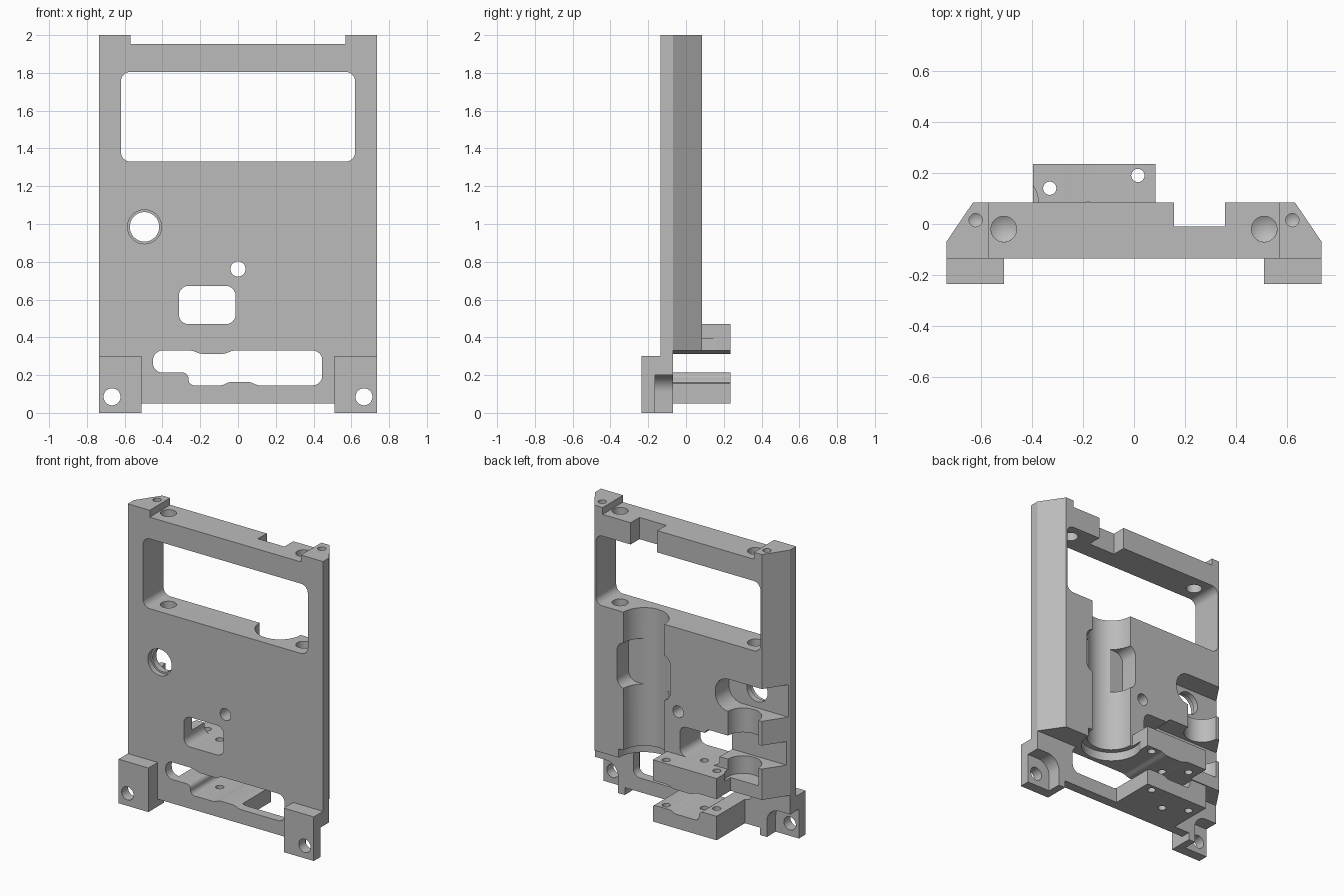
import bpy, bmesh, math
from mathutils import Vector

if "Cube" in bpy.data.objects:
    bpy.data.objects.remove(bpy.data.objects["Cube"], do_unlink=True)

grey = bpy.data.materials.new("plain grey")
grey.use_nodes = True
grey.diffuse_color = (0.5, 0.5, 0.5, 1)
grey.node_tree.nodes["Principled BSDF"].inputs["Base Color"].default_value = (0.5, 0.5, 0.5, 1)


def finish(name, bm):
    bmesh.ops.recalc_face_normals(bm, faces=bm.faces)
    mesh = bpy.data.meshes.new(name)
    bm.to_mesh(mesh)
    bm.free()
    mesh.materials.append(grey)
    obj = bpy.data.objects.new(name, mesh)
    bpy.context.collection.objects.link(obj)
    return obj


def prism(name, outline, axis, lo, hi):
    """Extrude a flat outline along y (x, z points) or z (x, y points)."""
    place = (lambda p: (p[0], lo, p[1])) if axis == "y" else (lambda p: (p[0], p[1], lo))
    bm = bmesh.new()
    face = bm.faces.new([bm.verts.new(place(p)) for p in outline])
    out = bmesh.ops.extrude_face_region(bm, geom=[face])
    step = (0, hi - lo, 0) if axis == "y" else (0, 0, hi - lo)
    bmesh.ops.translate(bm, vec=step, verts=[v for v in out["geom"] if isinstance(v, bmesh.types.BMVert)])
    return finish(name, bm)


def rect(x0, x1, z0, z1):
    return [(x0, z0), (x1, z0), (x1, z1), (x0, z1)]


def box(name, x0, x1, y0, y1, z0, z1):
    return prism(name, rect(x0, x1, z0, z1), "y", y0, y1)


def rounded(points, radius, steps=6):
    """Replace each corner by a smooth arc that fits its edges."""
    result = []
    pts = [Vector(p) for p in points]
    for i, p in enumerate(pts):
        a, b = pts[i - 1] - p, pts[(i + 1) % len(pts)] - p
        cut = min(radius, 0.45 * a.length, 0.45 * b.length)
        start, end = p + a.normalized() * cut, p + b.normalized() * cut
        angle = a.angle(b)
        half = (a.normalized() + b.normalized()).normalized()
        centre = p + half * (cut / math.cos(angle / 2))
        r = cut * math.tan(angle / 2)
        for k in range(steps + 1):
            ray = start.lerp(end, k / steps) - centre
            result.append(tuple(centre + ray.normalized() * r))
    return result


def circle(cx, cy, r, n=40):
    return [(cx + r * math.cos(math.tau * k / n), cy + r * math.sin(math.tau * k / n)) for k in range(n)]


def drill(name, x, y, top, r, depth):
    """Blind vertical hole with a pointed end."""
    bm = bmesh.new()
    rings = [[bm.verts.new((px, py, z)) for px, py in circle(x, y, r, 28)]
             for z in (top + 0.03, top - depth)]
    tip = bm.verts.new((x, y, top - depth - r * 0.6))
    bm.faces.new(rings[0])
    for k in range(28):
        j = (k + 1) % 28
        bm.faces.new((rings[0][k], rings[0][j], rings[1][j], rings[1][k]))
        bm.faces.new((rings[1][k], rings[1][j], tip))
    return finish(name, bm)


def combine(target, other, operation="DIFFERENCE"):
    mod = target.modifiers.new(other.name, "BOOLEAN")
    mod.operation, mod.solver, mod.object = operation, "EXACT", other
    bpy.context.view_layer.objects.active = target
    bpy.ops.object.modifier_apply(modifier=mod.name)
    bpy.data.objects.remove(other, do_unlink=True)


# Main slab with chamfered rear corners
section = [(-.735, -.135), (.735, -.135), (.735, -.07), (.63, .085), (-.63, .085), (-.735, -.07)]
frame = prism("mounting_frame", section, "z", .33, 2)

# Thin lower plate, rear clamp blocks and feet
combine(frame, box("lower_plate", -.735, .735, -.135, -.07, .05, .33), "UNION")
combine(frame, box("upper_block", -.395, .085, -.1, .235, .25, .47), "UNION")
combine(frame, box("lower_block", -.395, .085, -.1, .235, .05, .25), "UNION")
for s in (-1, 1):
    x0, x1 = sorted((s * .51, s * .735))
    combine(frame, box("foot", x0, x1, -.235, -.07, 0, .3), "UNION")

# Top seat, display window and rear notch in the top bar
combine(frame, box("top_seat", -.57, .568, -.3, .3, 1.953, 2.1))
combine(frame, prism("display_window", rounded(rect(-.62, .62, 1.33, 1.805), .05), "y", -.3, .3))
combine(frame, box("bar_notch", .157, .357, -.01, .3, 1.7, 2.1))

# Small window and the stepped slot running through the blocks
combine(frame, prism("small_window", rounded(rect(-.313, -.013, .47, .672), .05), "y", -.3, .3))
slot = [(-.45, .213), (-.262, .213), (-.262, .146), (-.08, .146), (-.05, .163), (.07, .163), (.1, .146),
        (.446, .146), (.446, .33), (-.03, .33), (-.07, .312), (-.2, .312), (-.24, .33), (-.45, .33)]
combine(frame, prism("stepped_slot", rounded(slot, .05), "y", -.3, .3))

# Round holes through the front
combine(frame, prism("port_rim", circle(-.495, .985, .09), "y", -.3, -.1))
combine(frame, prism("port_hole", circle(-.495, .985, .078), "y", -.3, .3))
combine(frame, prism("centre_hole", circle(0, .762, .04), "y", -.3, .3))

# Long vertical channel at the back, with its wide pocket and end ring
combine(frame, prism("long_channel", circle(.257, .085, .155, 48), "z", .2, 1.5))
combine(frame, prism("channel_ring", circle(.257, .085, .19, 48), "z", .2, .39))
combine(frame, prism("channel_pocket", rounded(rect(.06, .46, .81, 1.12), .06), "y", -.04, .3))

# Side pockets and short channel behind the port
combine(frame, prism("port_pocket", rounded(rect(-1, -.28, .865, 1.085), .1), "y", -.06, .3))
combine(frame, prism("side_pocket", rounded(rect(-1, -.2, .54, .7), .04), "y", -.05, .3))
combine(frame, prism("short_channel", circle(-.49, .085, .115), "z", .42, 1))

# Drilled holes in the rails, top bar, shelf and clamp blocks
for s in (-1, 1):
    combine(frame, drill("rail_hole", s * .62, .015, 2, .026, .12))
    combine(frame, prism("bar_hole", circle(s * .51, -.02, .05), "z", 1.7, 2.1))
    combine(frame, drill("shelf_hole", s * .51, -.02, 1.33, .05, .12))
for x, y in ((-.33, .14), (.015, .19), (-.18, .06)):
    combine(frame, prism("block_hole", circle(x, y, .026, 24), "z", -.1, .52))

# Rear pockets and screw holes in the feet
for s in (-1, 1):
    pocket = rounded([(s * .56, -.3), (s * .56, .2), (s * 1.1, .2), (s * 1.1, -.3)], .09)
    combine(frame, prism("foot_pocket", pocket, "y", -.165, -.02))
    combine(frame, prism("foot_hole", circle(s * .667, .085, .045), "y", -.4, .1))

# Smooth the curved walls and keep the machined edges crisp
bpy.ops.object.select_all(action="DESELECT")
frame.select_set(True)
bpy.context.view_layer.objects.active = frame
bpy.ops.object.shade_smooth_by_angle(angle=math.radians(25))
